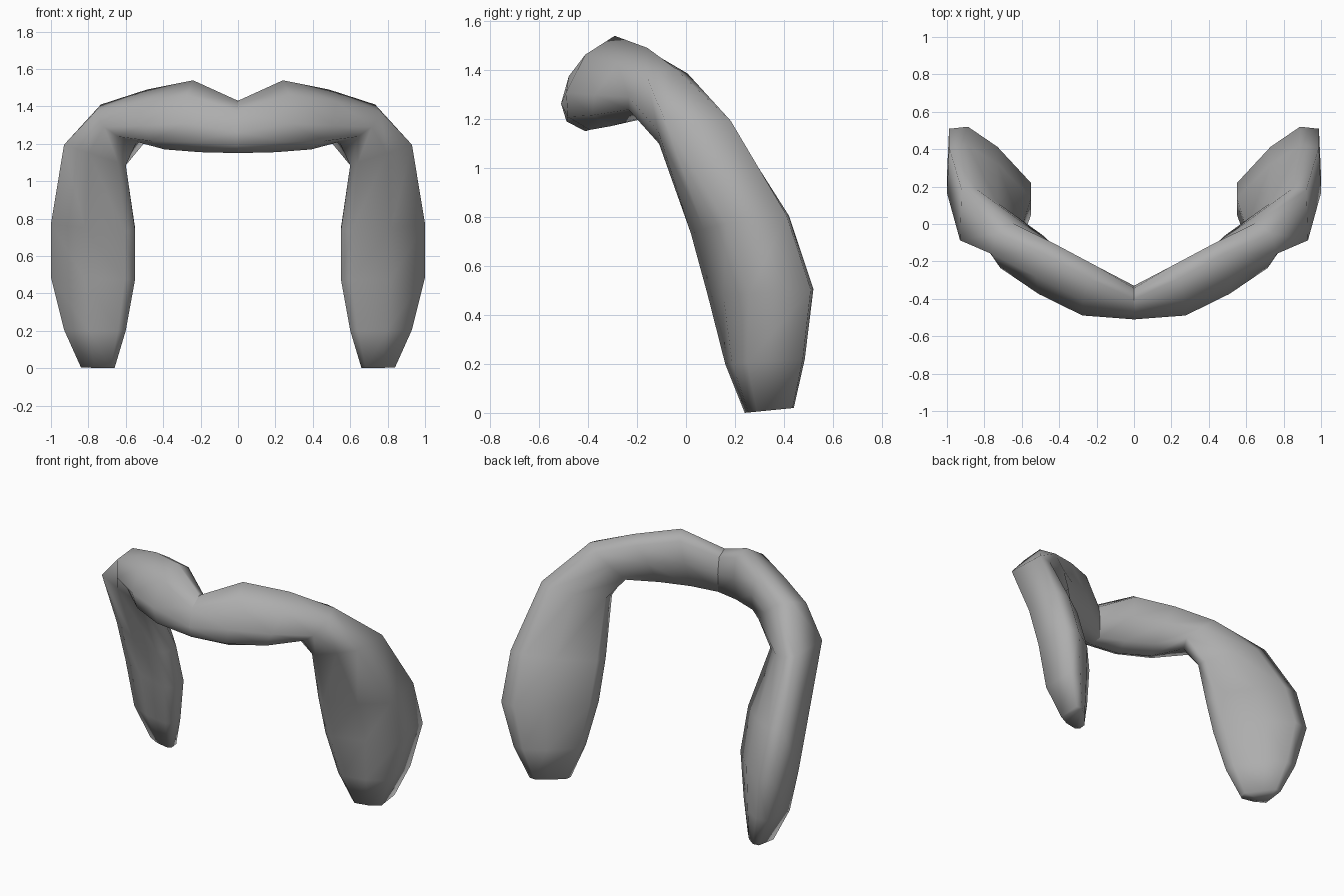
import bpy, bmesh
from mathutils import Vector

if "Cube" in bpy.data.objects:
    bpy.data.objects.remove(bpy.data.objects["Cube"])

# Bar profile as (up, forward) fractions: top, round front, bottom, flat back
BAR_PROFILE = [(1, -0.2), (0.6, 0.65), (-0.2, 1), (-0.72, 0.75),
               (-1, -0.1), (-0.85, -0.95), (0, -1), (0.75, -0.85)]

# Bar sections from the middle outward: centre, up half-axis, forward half-axis
BAR = [
    ((0.00, -0.42, 1.29), (0.00, 0.00, 0.14), (0.00, -0.09, 0.00)),
    ((0.23, -0.36, 1.347), (0.02, 0.045, 0.192), (0.05, -0.12, 0.00)),
    ((0.45, -0.25, 1.33), (0.05, 0.07, 0.16), (0.07, -0.11, 0.00)),
    ((0.65, -0.12, 1.31), (0.10, 0.05, 0.10), (0.085, -0.105, 0.00)),
]

# Leg sections downward: x range, y range, height, rise across x, rise across y,
# and the depth of the outer front corner as a fraction of y
LEG = [
    (0.60, 0.93, -0.11, 0.19, 1.14, 0.055, 0.00, -0.85),
    (0.55, 1.00, 0.02, 0.42, 0.77, 0.01, 0.03, -0.27),
    (0.55, 1.00, 0.09, 0.52, 0.49, 0.00, 0.015, -0.22),
    (0.60, 0.93, 0.16, 0.485, 0.21, 0.00, 0.01, -0.45),
    (0.66, 0.84, 0.24, 0.44, 0.01, 0.00, 0.01, -0.50),
]


def bar_points(centre, up, forward):
    c, a, b = Vector(centre), Vector(up), Vector(forward)
    return [c + a * u + b * v for u, v in BAR_PROFILE]


def leg_points(x0, x1, y0, y1, z, rise_x, rise_y, corner):
    """Slanted slab: blunt outer end, blunt inner end, diagonal faces between."""
    profile = [(0.95, 0.95), (1, corner), (0.2, (corner - 1) / 2 - 0.1), (-0.75, -1),
               (-1, -0.85), (-1, -0.4), (-0.2, 0.5), (0.5, 1)]
    return [Vector(((x0 + x1) / 2 + u * (x1 - x0) / 2,
                    (y0 + y1) / 2 + v * (y1 - y0) / 2,
                    z + rise_x * u + rise_y * v)) for u, v in profile]


# Loft the half tube and close the tip
bm = bmesh.new()
sections = [bar_points(*s) for s in BAR] + [leg_points(*s) for s in LEG]
rings = [[bm.verts.new(p) for p in s] for s in sections]
for r0, r1 in zip(rings, rings[1:]):
    for i in range(len(r0)):
        j = (i + 1) % len(r0)
        bm.faces.new((r0[i], r0[j], r1[j], r1[i]))
bm.faces.new(rings[-1])

# Mirror the other half and weld the middle seam
half = bm.verts[:] + bm.edges[:] + bm.faces[:]
bmesh.ops.mirror(bm, geom=half, axis='X', merge_dist=0.001)
bmesh.ops.remove_doubles(bm, verts=bm.verts[:], dist=0.001)
bmesh.ops.recalc_face_normals(bm, faces=bm.faces[:])

# Smooth everywhere, with a crease at the middle seam
for f in bm.faces:
    f.smooth = True
for e in bm.edges:
    e.smooth = not all(abs(v.co.x) < 0.001 for v in e.verts)

mesh = bpy.data.meshes.new("moustache")
bm.to_mesh(mesh)
bm.free()
moustache = bpy.data.objects.new("moustache", mesh)
bpy.context.collection.objects.link(moustache)

# Plain grey hair colour
grey = bpy.data.materials.new("grey")
grey.diffuse_color = (0.42, 0.42, 0.42, 1)
grey.use_nodes = True
grey.node_tree.nodes["Principled BSDF"].inputs["Base Color"].default_value = grey.diffuse_color
mesh.materials.append(grey)
